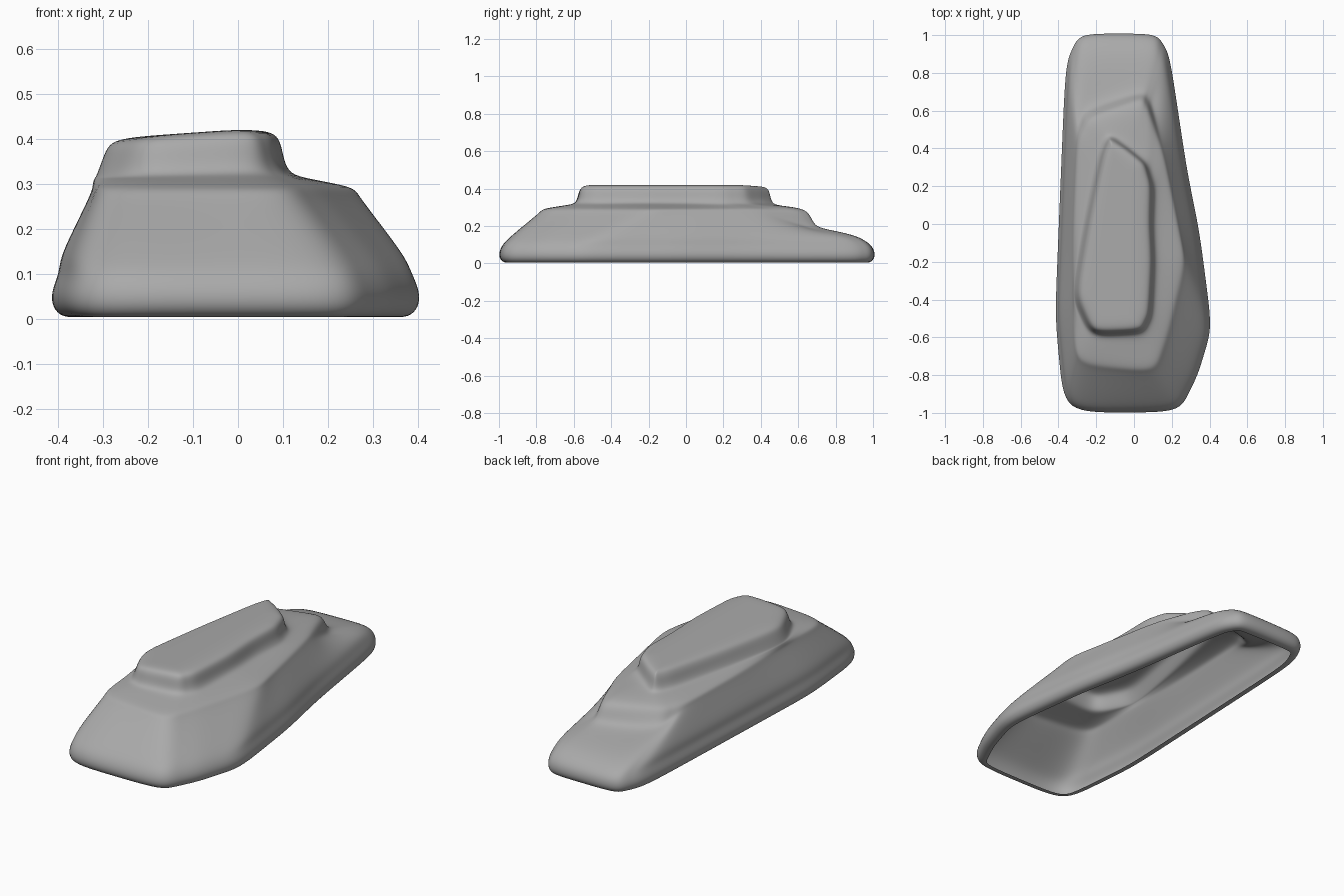
import bpy, bmesh
from mathutils import Vector

cube = bpy.data.objects.get("Cube")
if cube:
    bpy.data.objects.remove(cube)

# Corner outlines of the three tiers, counter-clockwise from the front right
BASE = [(-.37, -1), (.24, -1), (.34, -.8), (.415, -.55), (.35, -.05), (.28, .3),
        (.19, .9), (.12, 1.01), (-.29, 1.01), (-.365, .85), (-.4, 0), (-.42, -.5)]
MIDDLE = [(-.31, -.74), (.11, -.78), (.18, -.58), (.27, -.2), (.22, .05), (.16, .35),
          (.08, .61), (.04, .67), (-.25, .57), (-.3, .45), (-.32, 0), (-.325, -.4)]
TOP = [(-.22, -.58), (.04, -.57), (.085, -.48), (.1, -.2), (.09, 0), (.095, .2),
       (.06, .32), (-.04, .4), (-.13, .46), (-.17, .36), (-.245, 0), (-.31, -.38)]
SPLIT = 4


def outline(corners):
    """Split every side evenly, then soften the corners a little."""
    pts = []
    for i, a in enumerate(corners):
        a, b = Vector(a), Vector(corners[(i + 1) % len(corners)])
        pts += [a.lerp(b, k / SPLIT) for k in range(SPLIT)]
    n = len(pts)
    return [pts[i] * .6 + (pts[i - 1] + pts[(i + 1) % n]) * .2 for i in range(n)]


def inset(pts, d):
    """Move an outline inward by d (outward if negative)."""
    out = []
    for i, p in enumerate(pts):
        t = (pts[(i + 1) % len(pts)] - pts[i - 1]).normalized()
        out.append(p + Vector((-t.y, t.x)) * d)
    return out


def blend(a, b, t):
    return [p.lerp(q, t) for p, q in zip(a, b)]


def ring(pts, height):
    return [Vector((p.x, p.y, height(p) if callable(height) else height)) for p in pts]


def rear(p):
    """0 along the body, 1 over the low rear deck."""
    return min(max((p.y - .42) / .18, 0), 1)


base, middle, top = outline(BASE), outline(MIDDLE), outline(TOP)
spine = [Vector((-.08 + p.x * .15, p.y * .75 - .02)) for p in top]


def slope(t, low, deck):
    """Ring on the flank: straight on the sides, a flat deck at the rear."""
    return [Vector((*p.lerp(q, t), low + (deck - low) * rear(q)))
            for p, q in zip(base, middle)]


def crown(p):
    return .417 + .07 * min(p.x, 0)


# Open shell, from the rolled bottom rim up to the flat crown
rings = [
    ring(inset(base, .055), .004),
    ring(inset(base, .025), .004),
    ring(inset(base, .003), .025),
    ring(base, .06),
    ring(inset(base, .018), .1),
    slope(.22, .135, .142),
    slope(.5, .19, .168),
    slope(.82, .25, .188),
    slope(.93, .272, .21),
    ring(middle, lambda p: .288 - .015 * rear(p)),
    ring(blend(middle, inset(top, -.02), .2), .298),
    ring(blend(middle, inset(top, -.02), .75), .312),
    ring(inset(top, -.018), lambda p: .322 + .03 * min(p.x, 0)),
    ring(inset(top, -.004), .35),
    ring(inset(top, .002), lambda p: crown(p) - .03),
    ring(inset(top, .014), lambda p: crown(p) - .005),
    ring(blend(inset(top, .014), spine, .25), lambda p: crown(p) + .003),
    ring(blend(top, spine, .7), lambda p: crown(p) + .004),
    ring(spine, lambda p: crown(p) + .004),
]

bm = bmesh.new()
loops = [[bm.verts.new(co) for co in r] for r in rings]
for lower, upper in zip(loops, loops[1:]):
    for i in range(len(lower)):
        j = (i + 1) % len(lower)
        bm.faces.new((lower[i], lower[j], upper[j], upper[i]))
bm.faces.new(loops[-1])
mesh = bpy.data.meshes.new("stepped_rock")
bm.to_mesh(mesh)
bm.free()
rock = bpy.data.objects.new("stepped_rock", mesh)
bpy.context.collection.objects.link(rock)

# Smooth stone surface
for face in mesh.polygons:
    face.use_smooth = True
rock.modifiers.new("smooth", 'SUBSURF').levels = 2
rock.modifiers["smooth"].render_levels = 2

stone = bpy.data.materials.new("stone grey")
stone.use_nodes = True
grey = (.4, .4, .4, 1)
stone.diffuse_color = grey
stone.node_tree.nodes["Principled BSDF"].inputs["Base Color"].default_value = grey
mesh.materials.append(stone)
